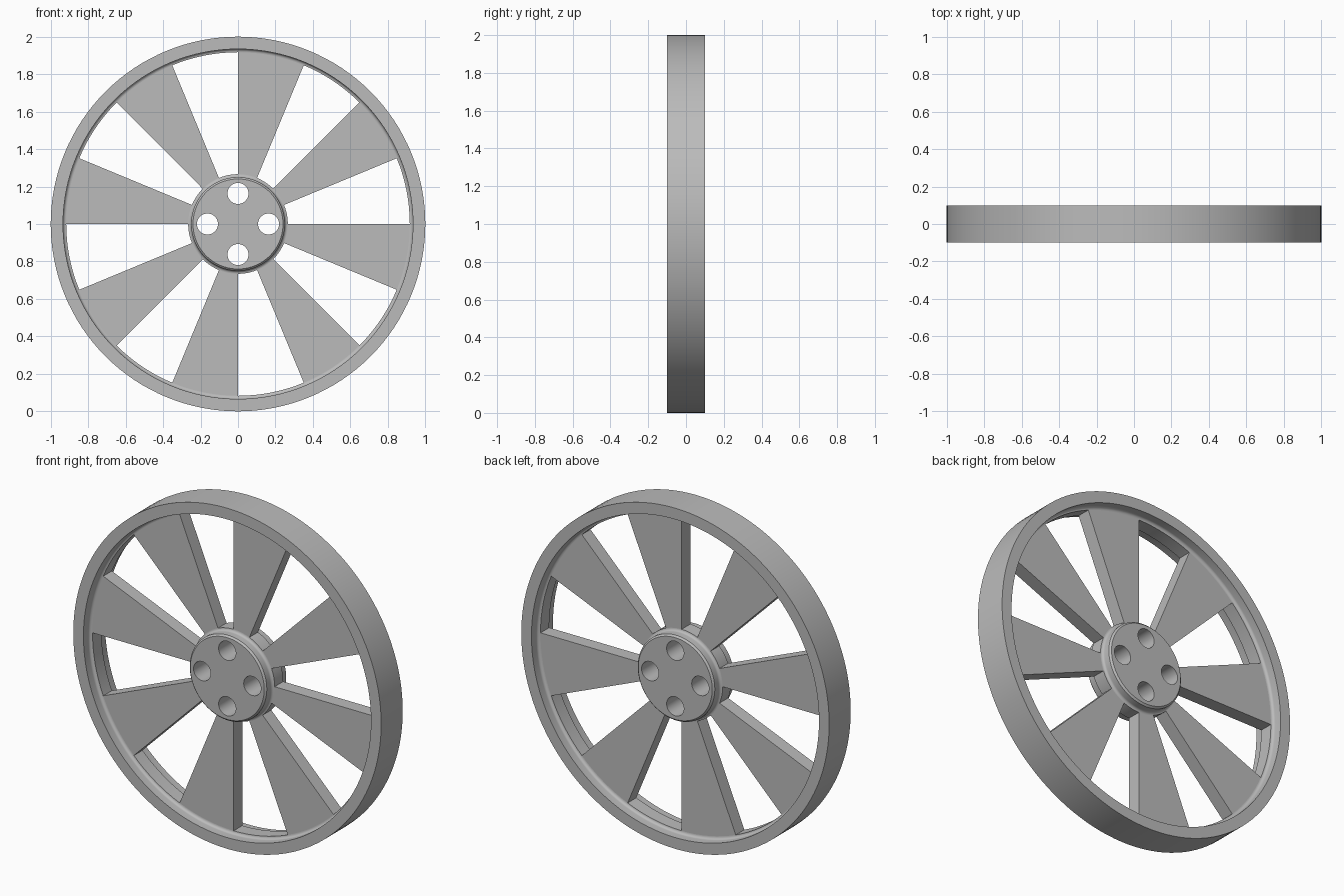
import bpy
import bmesh
from math import cos, sin, pi, radians

cube = bpy.data.objects.get("Cube")
if cube:
    bpy.data.objects.remove(cube, do_unlink=True)

CENTRE_Z = 1.0
HALF_WIDTH = 0.1      # rim and hub
HALF_WEB = 0.04       # spokes
HUB_R, HUB_FOOT = 0.25, 0.266
RIM_IN, RIM_FOOT = 0.934, 0.917
SPOKES = 8
SEGMENTS = 128

grey = bpy.data.materials.new("cast_grey")
grey.use_nodes = True
colour = (0.5, 0.5, 0.5, 1)
grey.diffuse_color = colour
grey.node_tree.nodes["Principled BSDF"].inputs["Base Color"].default_value = colour


def finish(name, bm):
    """Turn a bmesh into a grey object at the wheel centre."""
    bmesh.ops.recalc_face_normals(bm, faces=bm.faces)
    mesh = bpy.data.meshes.new(name)
    bm.to_mesh(mesh)
    bm.free()
    mesh.materials.append(grey)
    obj = bpy.data.objects.new(name, mesh)
    obj.location.z = CENTRE_Z
    bpy.context.collection.objects.link(obj)
    return obj


def select(obj):
    bpy.ops.object.select_all(action="DESELECT")
    obj.select_set(True)
    bpy.context.view_layer.objects.active = obj


def smooth(obj):
    select(obj)
    bpy.ops.object.shade_smooth_by_angle(angle=radians(30))


def lathe(name, profile, closed):
    """Revolve (radius, y) points about the axle; open profiles get flat caps."""
    bm = bmesh.new()
    rings = []
    for r, y in profile:
        angles = [2 * pi * i / SEGMENTS for i in range(SEGMENTS)]
        rings.append([bm.verts.new((r * cos(a), y, r * sin(a))) for a in angles])
    pairs = list(zip(rings, rings[1:]))
    if closed:
        pairs.append((rings[-1], rings[0]))
    else:
        bm.faces.new(rings[0])
        bm.faces.new(rings[-1])
    for a, b in pairs:
        for i in range(SEGMENTS):
            j = (i + 1) % SEGMENTS
            bm.faces.new((a[i], a[j], b[j], b[i]))
    return finish(name, bm)


def fillet(wall, foot, steps=6):
    """Concave quarter arc from a wall radius down to the spoke plane."""
    size = abs(foot - wall)
    points = []
    for i in range(steps + 1):
        t = pi / 2 * i / steps
        points.append((foot + (wall - foot) * cos(t), HALF_WEB + size * (1 - sin(t))))
    return points


def mirrored(half):
    """Extend a front-to-middle profile with its mirror image."""
    return half + [(r, -y) for r, y in reversed(half)]


# Rim with filleted inner walls
rim = lathe("rim", mirrored([(1, HALF_WIDTH), (RIM_IN, HALF_WIDTH)]
                            + fillet(RIM_IN, RIM_FOOT)), True)
smooth(rim)

# Hub with chamfered faces and filleted foot
chamfer = 0.01
hub = lathe("hub", mirrored([(HUB_R - chamfer, HALF_WIDTH),
                             (HUB_R, HALF_WIDTH - chamfer)]
                            + fillet(HUB_R, HUB_FOOT)), False)

# Four bolt holes through the hub
for k in range(4):
    a = k * pi / 2
    bpy.ops.mesh.primitive_cylinder_add(
        vertices=48, radius=0.056, depth=0.5, rotation=(pi / 2, 0, 0),
        location=(0.163 * cos(a), 0, CENTRE_Z + 0.163 * sin(a)))
    cutter = bpy.context.object
    cutter.name = "bolt_hole_cutter"
    cutter.hide_render = True
    cutter.data.materials.append(grey)
    cut = hub.modifiers.new("bolt_hole", "BOOLEAN")
    cut.operation = "DIFFERENCE"
    cut.solver = "EXACT"
    cut.object = cutter
    select(hub)
    bpy.ops.object.modifier_apply(modifier=cut.name)
    bpy.data.objects.remove(cutter, do_unlink=True)
smooth(hub)

# Wedge spokes, each as wide as the gap beside it
step = 2 * pi / SPOKES
for k in range(SPOKES):
    start, end = (k + 0.5) * step, (k + 1) * step
    corners = [(0.24, start), (0.95, start), (0.95, end), (0.24, end)]
    bm = bmesh.new()
    face = bm.faces.new([bm.verts.new((r * cos(a), -HALF_WEB, r * sin(a)))
                         for r, a in corners])
    back = bmesh.ops.extrude_face_region(bm, geom=[face])["geom"]
    moved = [v for v in back if isinstance(v, bmesh.types.BMVert)]
    bmesh.ops.translate(bm, verts=moved, vec=(0, 2 * HALF_WEB, 0))
    if face.is_valid and len(bm.faces) < 6:
        bm.faces.new(face.verts)
    finish(f"spoke_{k + 1}", bm)
